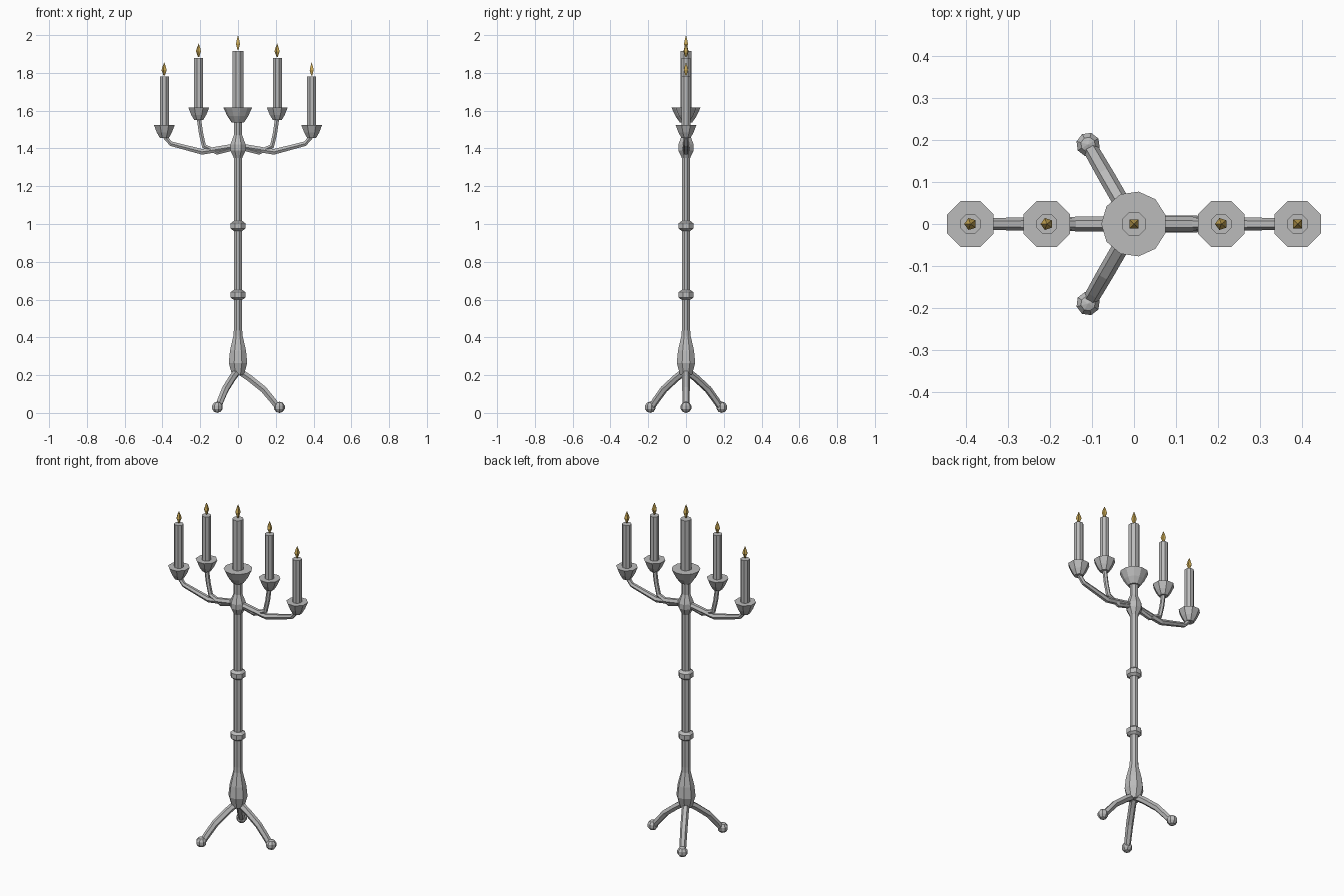
import bpy
import bmesh
from math import cos, sin, pi, radians
from mathutils import Vector, Matrix

old = bpy.data.objects.get("Cube")
if old:
    bpy.data.objects.remove(old, do_unlink=True)


def material(name, rgb):
    mat = bpy.data.materials.new(name)
    mat.use_nodes = True
    mat.diffuse_color = (*rgb, 1)
    mat.node_tree.nodes["Principled BSDF"].inputs["Base Color"].default_value = (*rgb, 1)
    return mat


GREY = material("grey metal", (0.5, 0.5, 0.5))
GOLD = material("golden flame", (0.6, 0.4, 0.09))


def finish(name, bm, mat):
    bmesh.ops.recalc_face_normals(bm, faces=bm.faces)
    mesh = bpy.data.meshes.new(name)
    bm.to_mesh(mesh)
    bm.free()
    mesh.materials.append(mat)
    obj = bpy.data.objects.new(name, mesh)
    bpy.context.collection.objects.link(obj)
    return obj


def skin(bm, rings):
    """Join successive vertex rings and cap both ends."""
    for a, b in zip(rings, rings[1:]):
        for i in range(len(a)):
            j = (i + 1) % len(a)
            bm.faces.new((a[i], a[j], b[j], b[i]))
    bm.faces.new(rings[0])
    bm.faces.new(rings[-1])


def lathe(name, profile, sides, x=0, z=0, mat=GREY):
    """Turn (radius, height) pairs round a vertical axis."""
    bm = bmesh.new()
    rings = []
    for r, h in profile:
        angles = [2 * pi * (i + 0.5) / sides for i in range(sides)]
        rings.append([bm.verts.new((x + r * cos(a), r * sin(a), z + h)) for a in angles])
    skin(bm, rings)
    return finish(name, bm, mat)


def tube(name, path, turn=0, sides=6):
    """Sweep a polygon along (out, height, radius) points, turned about z."""
    bm = bmesh.new()
    pts = [Vector((p[0], 0, p[1])) for p in path]
    side = Vector((0, 1, 0))
    rings = []
    for i, p in enumerate(pts):
        along = (pts[min(i + 1, len(pts) - 1)] - pts[max(i - 1, 0)]).normalized()
        up = along.cross(side)
        angles = [2 * pi * k / sides for k in range(sides)]
        rings.append([bm.verts.new(p + path[i][2] * (side * cos(a) + up * sin(a)))
                      for a in angles])
    skin(bm, rings)
    bm.transform(Matrix.Rotation(turn, 4, "Z"))
    return finish(name, bm, GREY)


def candle(label, x, cup_bottom, cup_top, top, rim, r, sides, flame_sides):
    """Cup, candle and flame in one stack."""
    h = cup_top - cup_bottom
    lathe(label + "_cup", [(rim * 0.42, 0), (rim * 0.72, h * 0.42), (rim, h)],
          sides, x, cup_bottom)
    lathe(label + "_candle", [(r, cup_top - 0.01), (r, top)], 8, x)
    f = 0.07 if x else 0.08
    lathe(label + "_flame", [(0.004, 0), (0.009, f * 0.2), (0.015, f * 0.42),
                             (0.009, f * 0.7), (0.0005, f)],
          flame_sides, x, top + 0.005, GOLD)


# Central column with its base bulge and the hub that carries the arms
lathe("column", [(0.034, 0.2), (0.053, 0.265), (0.046, 0.33), (0.026, 0.41),
                 (0.024, 0.44), (0.024, 1.35), (0.044, 1.39), (0.044, 1.42),
                 (0.024, 1.47), (0.024, 1.55)], 8)
for label, z in (("lower", 0.625), ("upper", 0.99)):
    lathe(label + "_collar", [(0.026, -0.026), (0.042, -0.014), (0.042, 0.014),
                              (0.026, 0.026)], 8, 0, z)

# Candles
candle("centre", 0, 1.537, 1.617, 1.915, 0.078, 0.031, 11, 4)
for label, s in (("left", 1), ("right", -1)):
    flame_sides = 4 if s > 0 else 5
    candle(label + "_inner", s * 0.208, 1.55, 1.617, 1.88, 0.06, 0.026, 8, 5)
    candle(label + "_outer", s * 0.39, 1.455, 1.525, 1.78, 0.06, 0.026, 8, flame_sides)
    turn = 0 if s > 0 else pi
    tube(label + "_inner_arm", [(0.02, 1.405, 0.016), (0.11, 1.38, 0.015),
                                (0.18, 1.412, 0.014), (0.196, 1.48, 0.013),
                                (0.207, 1.56, 0.013)], turn)
    tube(label + "_outer_arm", [(0.02, 1.41, 0.018), (0.19, 1.382, 0.017),
                                (0.355, 1.425, 0.014), (0.39, 1.465, 0.013)], turn)

# Three splayed legs with faceted ball feet
for label, deg in (("left", 0), ("back", 120), ("front", 240)):
    a = radians(deg)
    tube(label + "_leg", [(0.0, 0.225, 0.02), (0.06, 0.185, 0.02), (0.135, 0.125, 0.02),
                          (0.185, 0.065, 0.019), (0.215, 0.025, 0.018)], a)
    bm = bmesh.new()
    bmesh.ops.create_uvsphere(bm, u_segments=8, v_segments=5, radius=0.03)
    spot = Matrix.Translation((0.219 * cos(a), 0.219 * sin(a), 0.03))
    bm.transform(spot @ Matrix.Rotation(a, 4, "Z"))
    finish(label + "_foot", bm, GREY)
